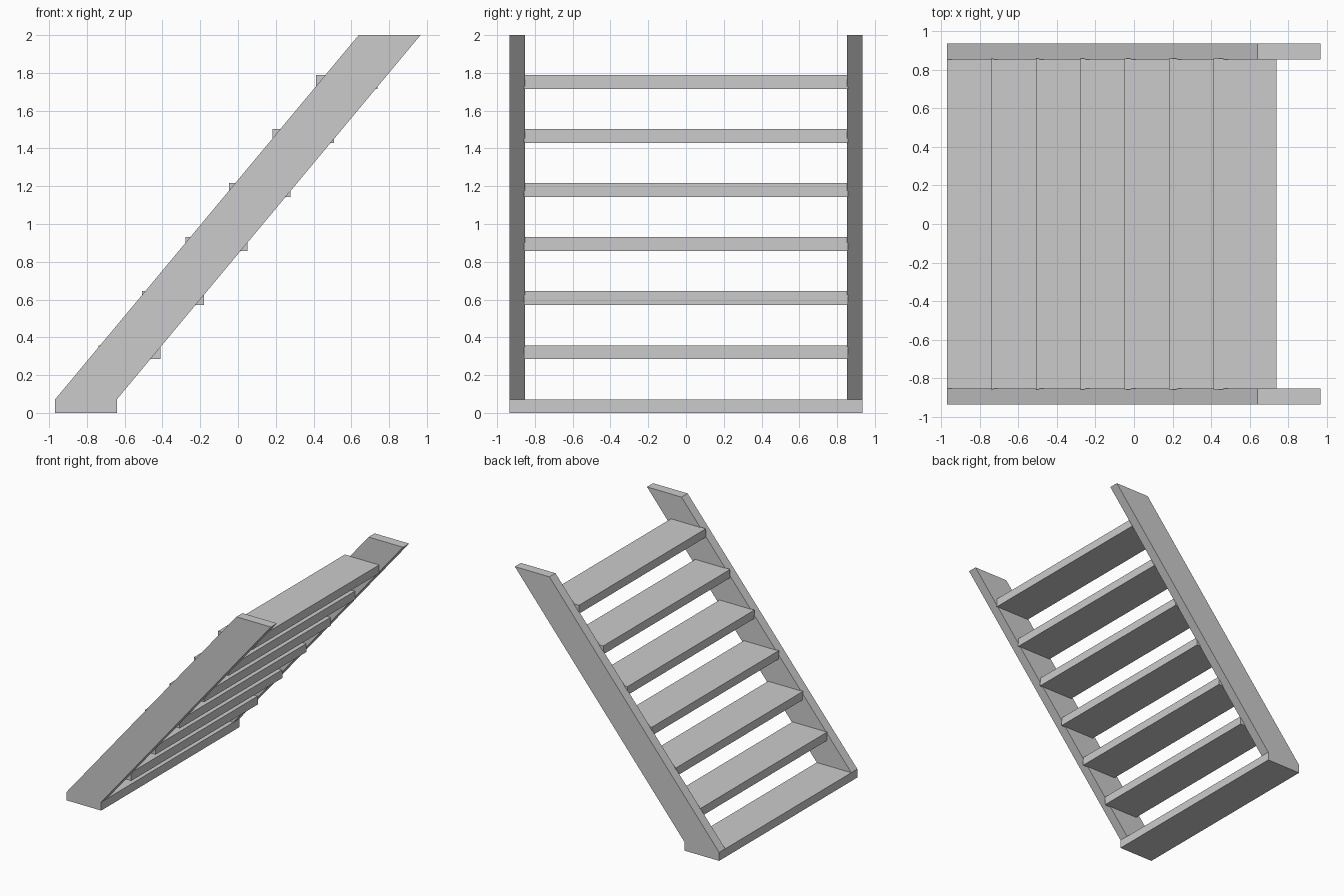
import bpy

if "Cube" in bpy.data.objects:
    bpy.data.objects.remove(bpy.data.objects["Cube"])

STEPS = 7
RUN, RISE = 0.23, 0.286        # offset from one tread to the next
DEPTH, THICK = 0.327, 0.072    # tread size
X0, X1 = -0.968, 0.966         # overall length
TOP = 2.0
INNER, OUTER = 0.852, 0.934    # stringer faces in y


def prism(name, profile, y0, y1):
    """Extrude an xz profile (counter-clockwise from the front) along y."""
    n = len(profile)
    verts = [(x, y, z) for y in (y0, y1) for x, z in profile]
    faces = [list(range(n)), list(range(2 * n - 1, n - 1, -1))]
    faces += [(i, i + n, (i + 1) % n + n, (i + 1) % n) for i in range(n)]
    mesh = bpy.data.meshes.new(name)
    mesh.from_pydata(verts, [], faces)
    obj = bpy.data.objects.new(name, mesh)
    bpy.context.collection.objects.link(obj)
    return obj


# Slanted side boards, standing on the ends of the bottom tread
slant = [(X0, THICK), (X0 + DEPTH, THICK), (X1, TOP), (X1 - DEPTH, TOP)]
prism("stringer_front", slant, -OUTER, -INNER)
prism("stringer_back", slant, INNER, OUTER)

# Treads: the bottom one is full width, the rest are let into the stringers
for i in range(STEPS):
    x, z = X0 + i * RUN, i * RISE
    half = OUTER if i == 0 else INNER + 0.006
    box = [(x, z), (x + DEPTH, z), (x + DEPTH, z + THICK), (x, z + THICK)]
    prism(f"tread_{i + 1}", box, -half, half)
